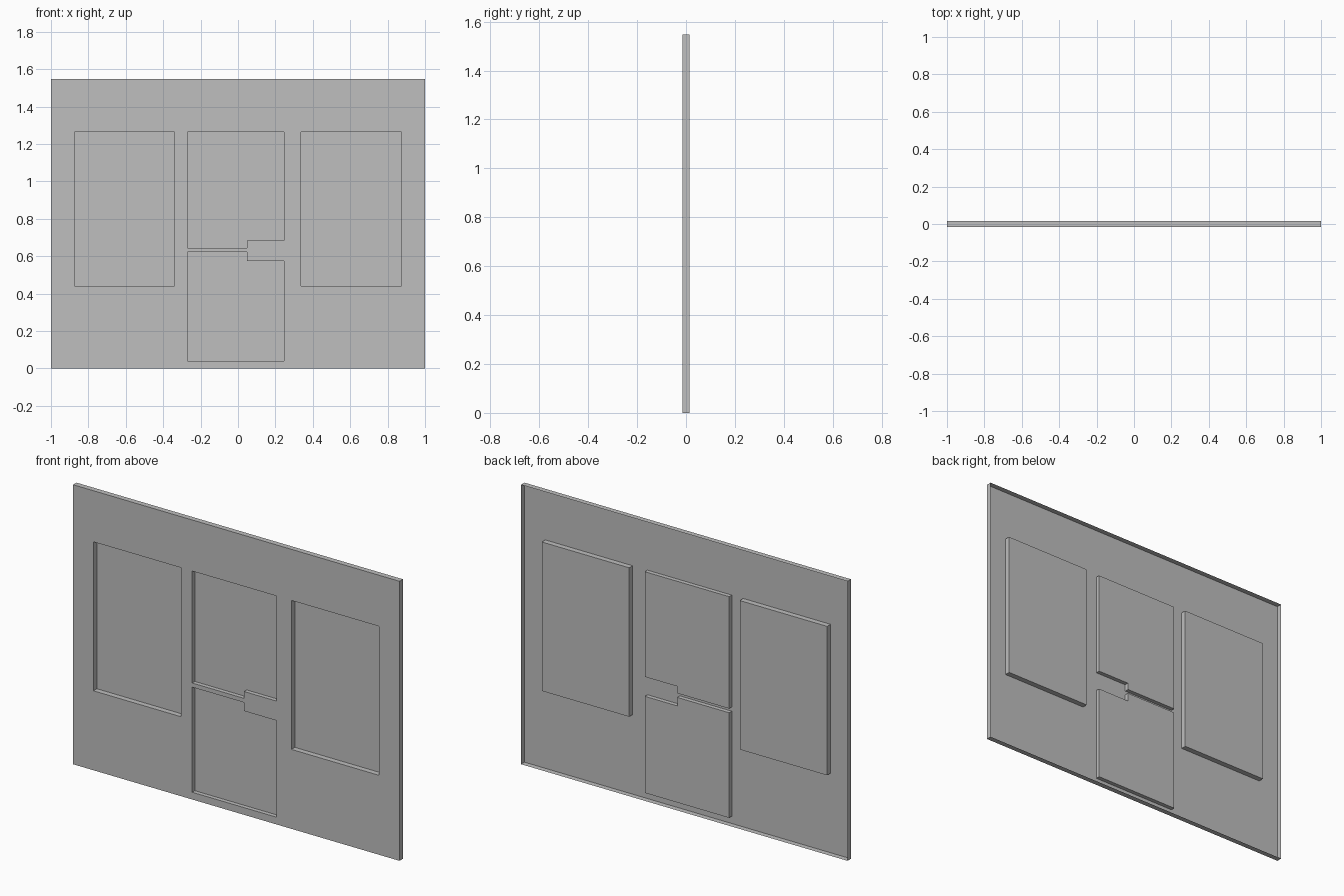
import bpy, bmesh

cube = bpy.data.objects.get("Cube")
if cube:
    bpy.data.objects.remove(cube, do_unlink=True)

FRONT, BACK = -0.015, 0.015
MIDDLE_DEPTH = 0.023

# One plain grey for the whole pressed sheet
grey = bpy.data.materials.new("plain grey")
grey.use_nodes = True
colour = (0.52, 0.52, 0.52, 1)
grey.diffuse_color = colour
grey.node_tree.nodes["Principled BSDF"].inputs["Base Color"].default_value = colour


def finish(bm, name):
    mesh = bpy.data.meshes.new(name)
    bm.to_mesh(mesh)
    bm.free()
    mesh.materials.append(grey)
    bpy.context.collection.objects.link(bpy.data.objects.new(name, mesh))


def rectangle(x0, x1, z0, z1):
    return [(x0, z0), (x1, z0), (x1, z1), (x0, z1)]


def ring(bm, outline, y):
    return [bm.verts.new((x, y, z)) for x, z in outline]


def walls(bm, front, back, inward):
    for i in range(len(front)):
        j = (i + 1) % len(front)
        quad = [front[i], front[j], back[j], back[i]]
        bm.faces.new(quad if inward else quad[::-1])


def recess(name, outline, depth):
    """Open tray: side walls and a floor behind the front sheet."""
    bm = bmesh.new()
    front = ring(bm, outline, FRONT)
    back = ring(bm, outline, FRONT + depth)
    walls(bm, front, back, True)
    bm.faces.new(back)
    finish(bm, name)


# Outlines run anticlockwise as seen from the front
border = rectangle(-1, 1, 0, 1.548)
full = BACK - FRONT
recesses = {
    "right_recess": (rectangle(-0.875, -0.34, 0.44, 1.265), full),
    "left_recess": (rectangle(0.338, 0.873, 0.44, 1.265), full),
    "upper_middle_recess": ([(-0.27, 0.645), (0.048, 0.645), (0.048, 0.683),
                             (0.247, 0.683), (0.247, 1.265), (-0.27, 1.265)], MIDDLE_DEPTH),
    "lower_middle_recess": ([(-0.27, 0.04), (0.247, 0.04), (0.247, 0.575),
                             (0.048, 0.575), (0.048, 0.622), (-0.27, 0.622)], MIDDLE_DEPTH),
}

# Front sheet with an opening for each recess
bm = bmesh.new()
edges = []
for outline in [border] + [r[0] for r in recesses.values()]:
    verts = ring(bm, outline, FRONT)
    edges += [bm.edges.new((verts[i - 1], verts[i])) for i in range(len(verts))]
bmesh.ops.triangle_fill(bm, edges=edges, use_beauty=True, normal=(0, -1, 0))
for face in bm.faces:
    face.normal_update()
    if face.normal.y > 0:
        face.normal_flip()
finish(bm, "front_sheet")

# Thin flange folded back around the outer edge
bm = bmesh.new()
walls(bm, ring(bm, border, FRONT), ring(bm, border, BACK), False)
finish(bm, "edge_flange")

for name, (outline, depth) in recesses.items():
    recess(name, outline, depth)
